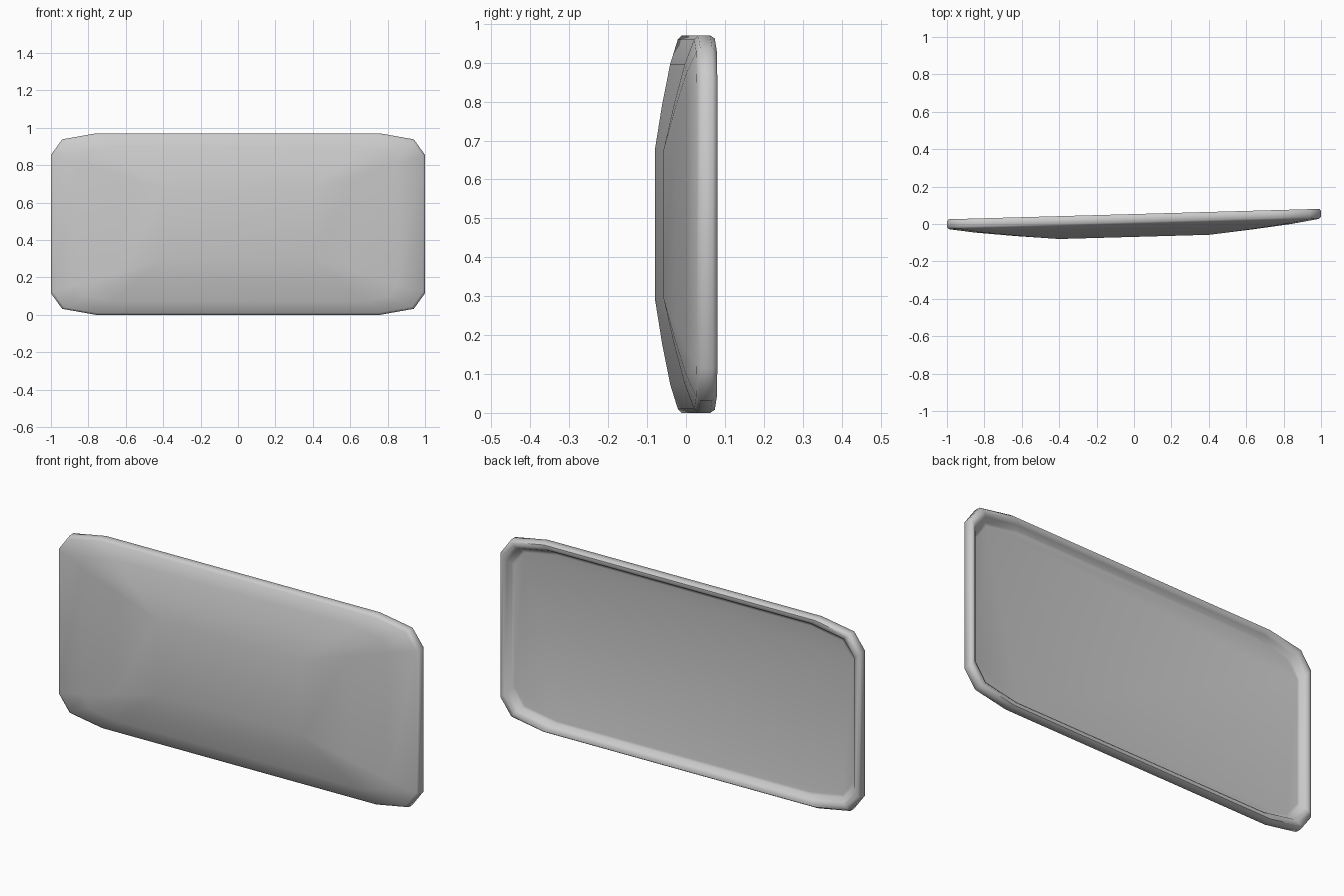
import bpy, bmesh, math

if "Cube" in bpy.data.objects:
    bpy.data.objects.remove(bpy.data.objects["Cube"])

HALF_H = 0.485
SLANT = 0.028                      # panel leans back toward +x
OUTLINE = [(1.0, 0.37), (0.94, 0.453), (0.76, HALF_H)]   # one clipped corner
PLATEAU = (0.40, 0.19)


def full_loop(corner):
    """Mirror one corner into a closed 12-point loop."""
    a = list(corner)
    b = [(-x, z) for x, z in reversed(corner)]
    c = [(-x, -z) for x, z in corner]
    d = [(x, -z) for x, z in reversed(corner)]
    return a + b + c + d


def inset(d):
    return [(x - d, z - d) for x, z in OUTLINE]


def blend(t):
    return [(PLATEAU[0] + (x - PLATEAU[0]) * t, PLATEAU[1] + (z - PLATEAU[1]) * t)
            for x, z in OUTLINE]


# Cross-section from the front plateau, round the rim, into the back recess
sections = [
    (blend(0.0), -0.069),
    (blend(0.40), -0.046),
    (blend(0.75), -0.022),
    (inset(0.010), 0.000),
    (inset(0.000), 0.010),
    (inset(0.000), 0.041),
    (inset(0.008), 0.053),
    (inset(0.024), 0.053),
    (inset(0.036), 0.042),
    (inset(0.048), 0.021),
    (inset(0.060), 0.018),
]

bm = bmesh.new()
rings = []
for corner, y in sections:
    rings.append([bm.verts.new((x, y + SLANT * x, z + HALF_H))
                  for x, z in full_loop(corner)])
for r0, r1 in zip(rings, rings[1:]):
    for i in range(12):
        j = (i + 1) % 12
        bm.faces.new((r0[i], r0[j], r1[j], r1[i]))
bm.faces.new(rings[0])
bm.faces.new(rings[-1])

# Plateau corners collapse to single points
bmesh.ops.remove_doubles(bm, verts=bm.verts, dist=0.0005)
bmesh.ops.recalc_face_normals(bm, faces=bm.faces)

mesh = bpy.data.meshes.new("panel_cover")
bm.to_mesh(mesh)
bm.free()
panel = bpy.data.objects.new("panel_cover", mesh)
bpy.context.collection.objects.link(panel)

bpy.context.view_layer.objects.active = panel
panel.select_set(True)
bpy.ops.object.shade_smooth_by_angle(angle=math.radians(50))
